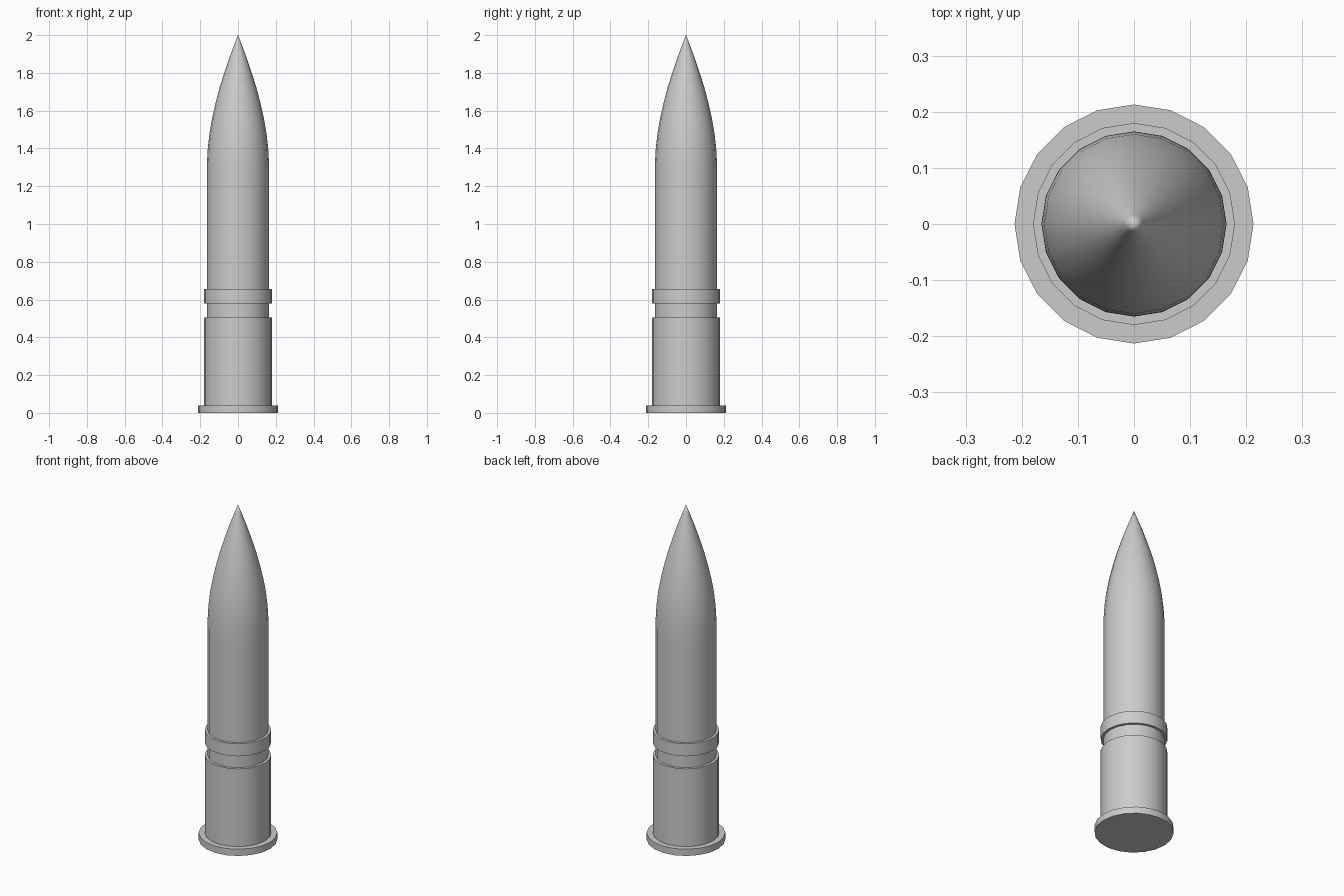
import bpy, bmesh, math

if "Cube" in bpy.data.objects:
    bpy.data.objects.remove(bpy.data.objects["Cube"])

SIDES = 20


def lathe(name, profile):
    """Revolve (radius, z) points around z; zero radius makes a pole or cap."""
    bm = bmesh.new()
    rings = []
    for r, z in profile:
        if r == 0:
            rings.append([bm.verts.new((0, 0, z))] * SIDES)
        else:
            rings.append([bm.verts.new((r * math.cos(math.tau * i / SIDES),
                                        r * math.sin(math.tau * i / SIDES), z))
                          for i in range(SIDES)])
    for a, b in zip(rings, rings[1:]):
        for i in range(SIDES):
            j = (i + 1) % SIDES
            quad = list(dict.fromkeys((a[i], a[j], b[j], b[i])))
            bm.faces.new(quad)
    mesh = bpy.data.meshes.new(name)
    bm.to_mesh(mesh)
    bm.free()
    obj = bpy.data.objects.new(name, mesh)
    bpy.context.collection.objects.link(obj)
    bpy.ops.object.select_all(action='DESELECT')
    obj.select_set(True)
    bpy.context.view_layer.objects.active = obj
    bpy.ops.object.shade_smooth_by_angle(angle=math.radians(40))
    return obj


# Rimmed casing, from the flat base to the step at the groove
lathe("casing", [(0, 0), (0.213, 0), (0.213, 0.04), (0.18, 0.04),
                 (0.18, 0.505), (0.165, 0.505)])

# Recessed groove
lathe("groove", [(0.165, 0.505), (0.165, 0.58)])

# Raised band above the groove
lathe("band", [(0.165, 0.58), (0.18, 0.58), (0.18, 0.655), (0.165, 0.655)])

# Straight body and pointed nose
lathe("projectile", [(0.165, 0.655), (0.165, 1.22), (0.1645, 1.32),
                     (0.16, 1.4), (0.151, 1.48), (0.137, 1.56),
                     (0.119, 1.64), (0.098, 1.72), (0.073, 1.80),
                     (0.046, 1.88), (0.016, 1.96), (0, 2.0)])
